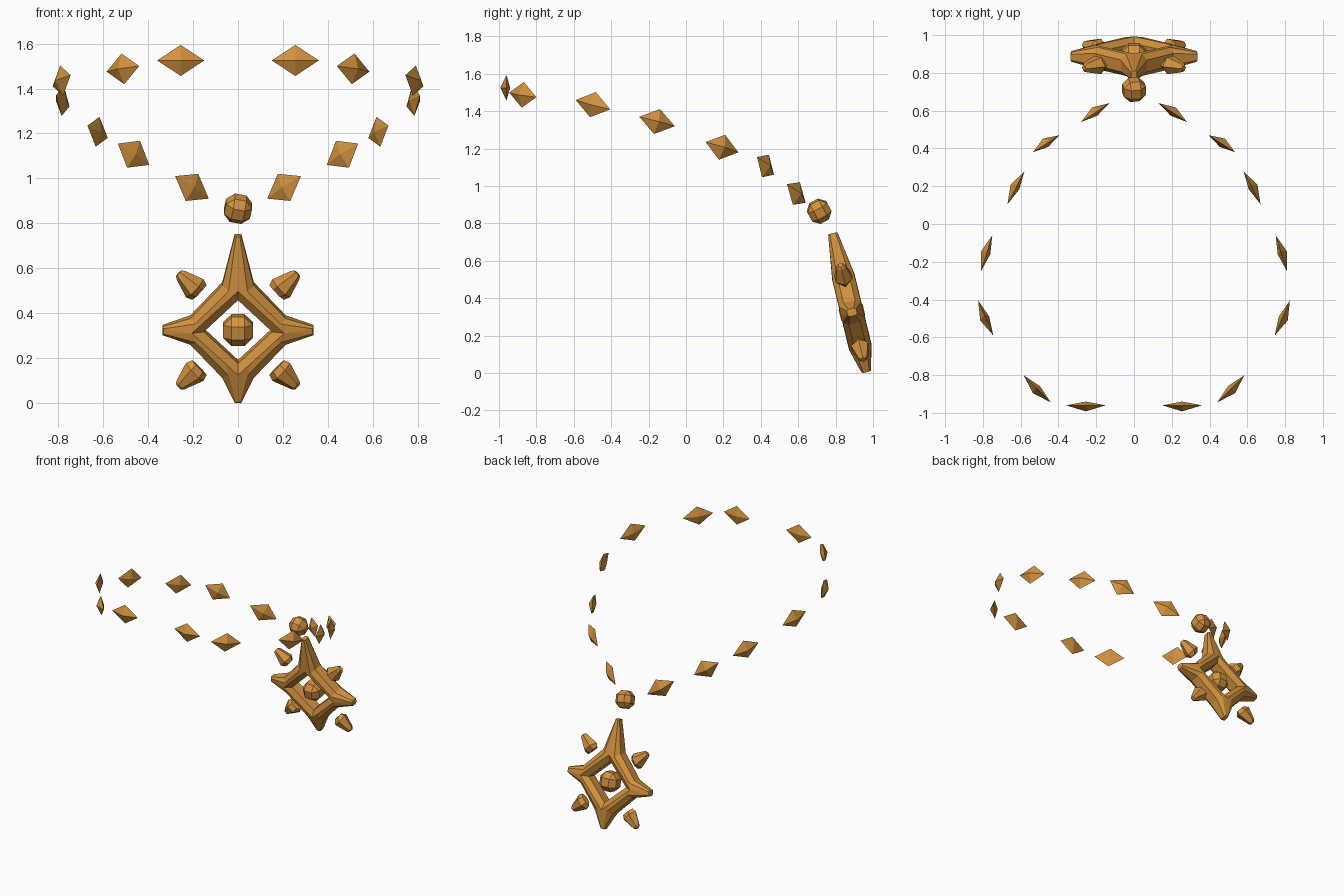
import bpy, bmesh, math
from mathutils import Vector, Matrix

cube = bpy.data.objects.get("Cube")
if cube:
    bpy.data.objects.remove(cube, do_unlink=True)

gold = bpy.data.materials.new("warm_gold")
gold.use_nodes = True
colour = (0.65, 0.29, 0.05, 1)
gold.diffuse_color = colour
gold.node_tree.nodes["Principled BSDF"].inputs["Base Color"].default_value = colour

# Pendant hangs tilted: local x across, y depth, z up the pendant
TILT = 0.237
pendant = Matrix.Translation((0, 0.887, 0.325)) @ Matrix.Rotation(TILT, 4, 'X')


def finish(bm, name, matrix=Matrix()):
    bmesh.ops.remove_doubles(bm, verts=bm.verts, dist=0.0005)
    bmesh.ops.recalc_face_normals(bm, faces=bm.faces)
    bm.transform(matrix)
    mesh = bpy.data.meshes.new(name)
    bm.to_mesh(mesh)
    bm.free()
    mesh.materials.append(gold)
    obj = bpy.data.objects.new(name, mesh)
    bpy.context.collection.objects.link(obj)
    return obj


def skin(bm, loops, closed=False):
    """Join successive point loops with quads; cap the ends unless closed."""
    rings = [[bm.verts.new(p) for p in loop] for loop in loops]
    pairs = list(zip(rings, rings[1:]))
    if closed:
        pairs.append((rings[-1], rings[0]))
    else:
        bm.faces.new(rings[0])
        bm.faces.new(rings[-1])
    for a, b in pairs:
        for i in range(len(a)):
            j = (i + 1) % len(a)
            bm.faces.new((a[i], a[j], b[j], b[i]))


# Four-pointed star frame with a bevelled section
def star_loop(top, near, far, side, bottom, tip_depth, depth):
    """Contour through upper tip, shoulders, side tip and lower tip."""
    half = [top, near, far, side]
    half += [(side[0], -side[1]), (far[0], -far[1]), (near[0], -near[1]), bottom]
    depths = [tip_depth, depth, depth, tip_depth] * 2
    pts = [Vector((x, -d, v)) for (x, v), d in zip(half, depths)]
    return pts + [Vector((-p.x, p.y, p.z)) for p in reversed(pts)]


def diamond_loop(w, h, depth):
    near, far = (w * 0.28, h * 0.72), (w * 0.8, h * 0.2)
    return star_loop((0, h), near, far, (w, 0), (0, -h), depth, depth)


front = [
    star_loop((0.015, 0.435), (0.07, 0.212), (0.212, 0.06), (0.335, 0.02), (0.015, -0.33), 0.016, 0.032),
    star_loop((0.009, 0.433), (0.042, 0.192), (0.19, 0.042), (0.332, 0.012), (0.009, -0.325), 0.026, 0.06),
    diamond_loop(0.205, 0.192, 0.062),
    diamond_loop(0.152, 0.145, 0.035),
]
back = [[Vector((p.x, -p.y, p.z)) for p in loop] for loop in reversed(front)]
bm = bmesh.new()
skin(bm, front + back, closed=True)
finish(bm, "star_frame", pendant)


# Bevelled cube gems
def round_gem(name, radius, matrix):
    bm = bmesh.new()
    bmesh.ops.create_cube(bm, size=radius * 2)
    bmesh.ops.bevel(bm, geom=list(bm.edges), offset=radius * 0.56,
                    segments=1, affect='EDGES')
    finish(bm, name, matrix)


round_gem("centre_gem", 0.066, pendant)
round_gem("clasp_gem", 0.059, Matrix.Translation((0, 0.712, 0.865))
          @ Matrix.Rotation(0.5, 4, 'X') @ Matrix.Rotation(0.2, 4, 'Y'))

# Tapered corner gems, wide end towards the frame
for sx, side in ((1, "left"), (-1, "right")):
    for sz, level in ((1, "upper"), (-1, "lower")):
        out = Vector((0.72 * sx, 0, 0.69 * sz))
        across = Vector((-out.z, 0, out.x))
        base = Vector((0.172 * sx, 0, 0.172 * sz))
        loops = []
        # distance along, half width, half thickness
        for s, w, t in ((0, 0.047, 0.022), (0.028, 0.057, 0.046),
                        (0.115, 0.027, 0.024), (0.128, 0.017, 0.012)):
            section = ((1, 0), (0.45, 1), (-0.45, 1), (-1, 0), (-0.45, -1), (0.45, -1))
            loops.append([base + out * s + across * (w * a) + Vector((0, t * b, 0))
                          for a, b in section])
        bm = bmesh.new()
        skin(bm, loops)
        finish(bm, f"{level}_{side}_corner_gem", pendant)

# Necklace beads: flat octahedra, given by the two end tips on one side
tips = [
    ((0.15, -0.96, 1.525), (0.36, -0.96, 1.525)),
    ((0.44, -0.945, 1.50), (0.585, -0.80, 1.475)),
    ((0.75, -0.59, 1.46), (0.825, -0.405, 1.41)),
    ((0.81, -0.25, 1.37), (0.75, -0.06, 1.32)),
    ((0.67, 0.105, 1.235), (0.58, 0.28, 1.18)),
    ((0.535, 0.38, 1.155), (0.395, 0.47, 1.06)),
    ((0.28, 0.54, 1.01), (0.13, 0.64, 0.91)),
]
# Third bead runs outward to the side like its neighbours
tips[2] = ((0.745, -0.59, 1.46), (0.825, -0.405, 1.41))
for i, ends in enumerate(tips):
    for sx, side in ((1, "left"), (-1, "right")):
        p, q = (Vector((x * sx, y, z)) for x, y, z in ends)
        mid, along = (p + q) / 2, (q - p).normalized()
        up = Vector((0, 0, 1))
        up = (up - along * up.dot(along)).normalized()
        outward = along.cross(up) * sx
        bm = bmesh.new()
        belt = [bm.verts.new(v) for v in (p, mid + up * 0.069, q, mid - up * 0.069)]
        for apex in (mid + outward * 0.032, mid - outward * 0.02):
            tip = bm.verts.new(apex)
            for k in range(4):
                bm.faces.new((belt[k], belt[(k + 1) % 4], tip))
        finish(bm, f"{side}_bead_{i + 1}")
